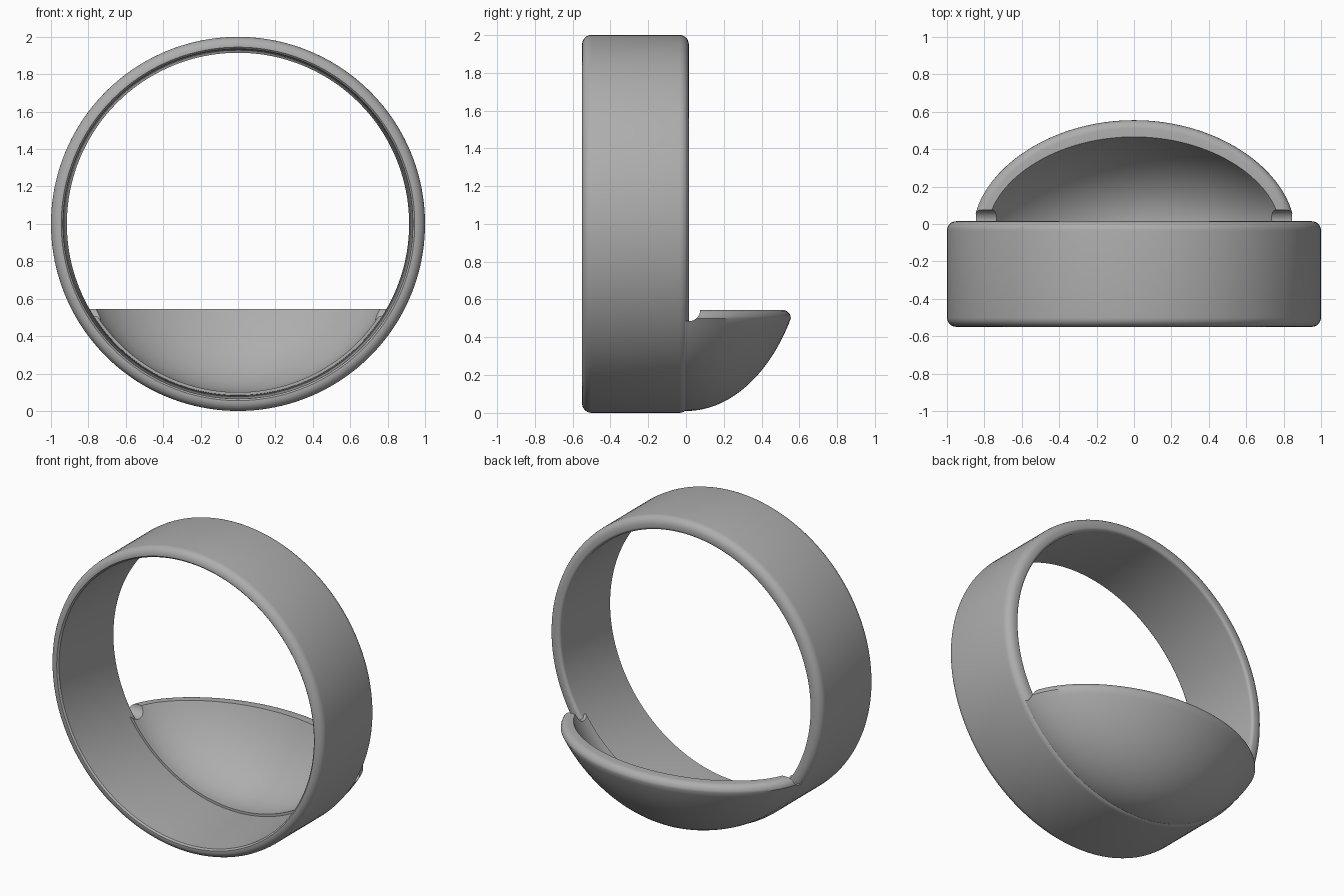
import bpy, bmesh, math
from mathutils import Vector, Matrix

default = bpy.data.objects.get("Cube")
if default:
    bpy.data.objects.remove(default, do_unlink=True)

grey = bpy.data.materials.new("plain_grey")
grey.use_nodes = True
COLOUR = (0.42, 0.42, 0.42, 1)
grey.diffuse_color = COLOUR
grey.node_tree.nodes["Principled BSDF"].inputs["Base Color"].default_value = COLOUR


def make_object(name, bm):
    bmesh.ops.remove_doubles(bm, verts=bm.verts[:], dist=0.0003)
    bmesh.ops.recalc_face_normals(bm, faces=bm.faces[:])
    mesh = bpy.data.meshes.new(name)
    bm.to_mesh(mesh)
    bm.free()
    mesh.materials.append(grey)
    obj = bpy.data.objects.new(name, mesh)
    bpy.context.collection.objects.link(obj)
    return obj


def activate(obj):
    bpy.ops.object.select_all(action='DESELECT')
    obj.select_set(True)
    bpy.context.view_layer.objects.active = obj


def fillet(cy, cr, rad, start, end, steps=6):
    """Arc of (y, radius) points, angles in degrees."""
    angles = [math.radians(start + (end - start) * i / steps) for i in range(steps + 1)]
    return [(cy + rad * math.cos(a), cr + rad * math.sin(a)) for a in angles]


# Ring: rounded outer edges, bore narrowing slightly towards the back
FRONT, BACK, EDGE = -0.55, 0.015, 0.05
profile = (fillet(FRONT + EDGE, 1 - EDGE, EDGE, 180, 90)
           + fillet(BACK - EDGE, 1 - EDGE, EDGE, 90, 0)
           + fillet(BACK - 0.02, 0.935, 0.02, 0, -90)
           + [(FRONT + 0.01, 0.935), (FRONT, 0.945)])
bm = bmesh.new()
verts = [bm.verts.new((0, y, 1 - r)) for y, r in profile]
edges = [bm.edges.new((v, verts[(i + 1) % len(verts)])) for i, v in enumerate(verts)]
bmesh.ops.spin(bm, geom=verts + edges, cent=(0, 0, 1), axis=(0, 1, 0),
               angle=math.tau, steps=160, use_duplicate=False)
ring = make_object("ring", bm)

# Bowl: half-dome scoop made of curved rows, outer skin up, lip, inner skin down
LIP = 0.545
ARC = 64


def row(z, radius, depth, inset=0):
    """Half-arc of the dome at height z, ending inside the ring."""
    s = math.sqrt(max(0, 1 - ((1 - z) / radius) ** 2))
    a, b = max(0, radius * s - inset), max(0, depth * s - inset)
    pts = [Vector((a * math.cos(t), b * math.sin(t) ** 1.15 if 0 < i < ARC else 0, z))
           for i in range(ARC + 1) for t in [math.pi * i / ARC]]
    return [Vector((a, -0.03, z))] + pts + [Vector((-a, -0.03, z))]


def skin(radius, depth, top, steps=28):
    limit = math.acos((1 - top) / radius)
    return [row(1 - radius * math.cos(limit * i / steps), radius, depth)
            for i in range(steps + 1)]


OUTER, INNER = (0.99, 0.643), (0.9, 0.54)
ROUND = 0.045
rows = skin(*OUTER, LIP - ROUND)
for i in range(1, 7):
    a = math.pi / 2 * i / 6
    z = LIP - ROUND + ROUND * math.sin(a)
    # Inset also cancels the outward flare of the dome
    rows.append(row(LIP - ROUND, *OUTER, inset=ROUND * (1 - math.cos(a))))
    for p in rows[-1]:
        p.z = z
rows += reversed(skin(*INNER, LIP))

bm = bmesh.new()
grid = [[bm.verts.new(p) for p in r] for r in rows]
for lower, upper in zip(grid, grid[1:]):
    for i in range(len(lower) - 1):
        bm.faces.new((lower[i], lower[i + 1], upper[i + 1], upper[i]))
bmesh.ops.remove_doubles(bm, verts=bm.verts[:], dist=0.0003)
bmesh.ops.holes_fill(bm, edges=[e for e in bm.edges if e.is_boundary], sides=0)
bowl = make_object("bowl", bm)

# Rounded notches where the lip meets the ring
bm = bmesh.new()
bmesh.ops.create_cone(bm, cap_ends=True, segments=40, radius1=0.06, radius2=0.06, depth=3,
                      matrix=Matrix.Translation((0, 0.015, LIP))
                      @ Matrix.Rotation(math.pi / 2, 4, 'Y'))
cutter = make_object("notch_cutter", bm)
cutter.hide_render = True
cut = bowl.modifiers.new("notch", 'BOOLEAN')
cut.operation = 'DIFFERENCE'
cut.solver = 'EXACT'
cut.object = cutter
activate(bowl)
bpy.ops.object.modifier_apply(modifier=cut.name)
bpy.data.objects.remove(cutter, do_unlink=True)

for part in (ring, bowl):
    activate(part)
    bpy.ops.object.shade_smooth_by_angle(angle=math.radians(35))
